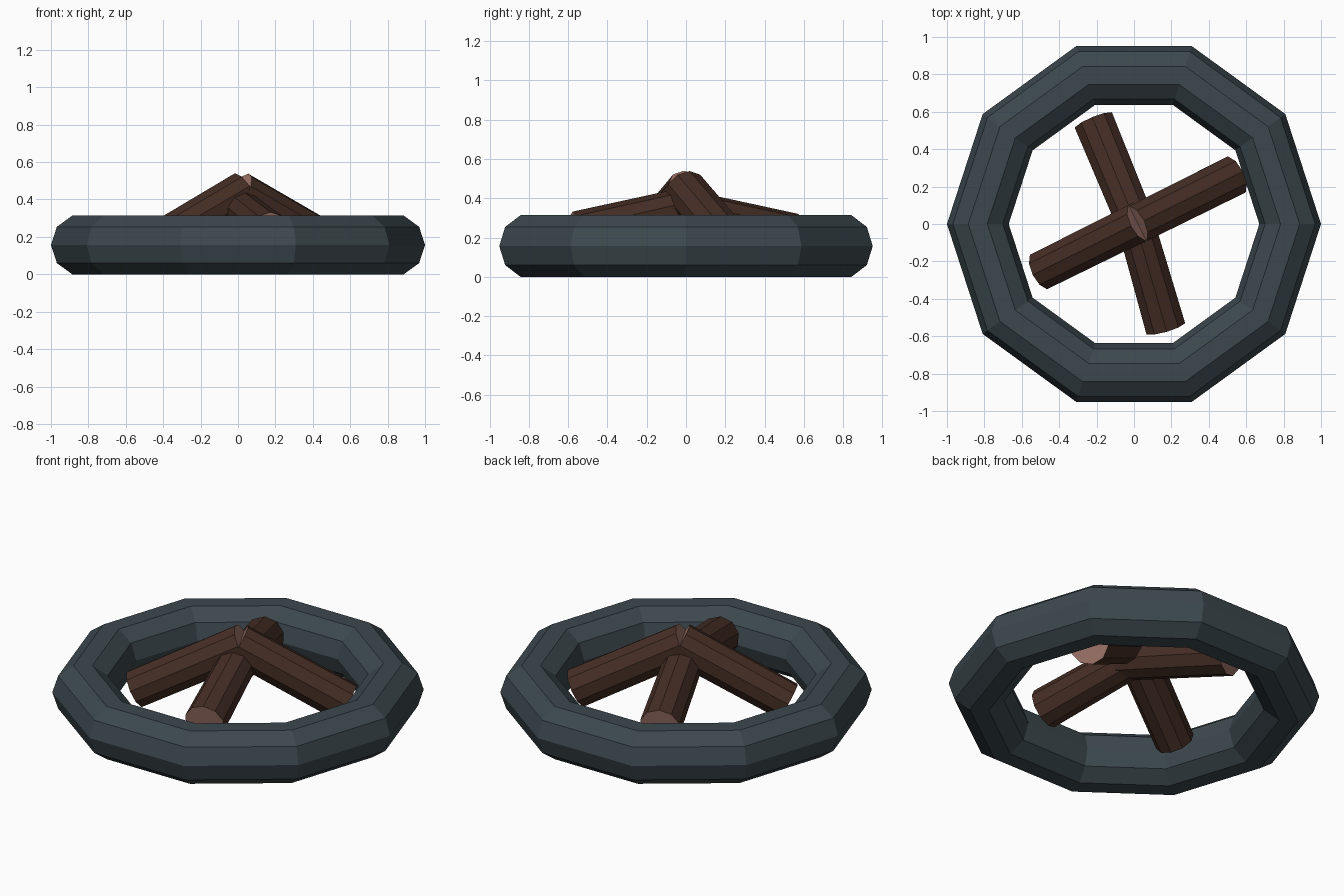
import bpy, bmesh, math
from mathutils import Vector

if "Cube" in bpy.data.objects:
    bpy.data.objects.remove(bpy.data.objects["Cube"])


def material(name, rgb):
    m = bpy.data.materials.new(name)
    m.diffuse_color = (*rgb, 1)
    m.use_nodes = True
    m.node_tree.nodes["Principled BSDF"].inputs["Base Color"].default_value = m.diffuse_color
    return m


STONE = material("dark slate", (0.045, 0.065, 0.075))
BARK = material("dark bark", (0.06, 0.027, 0.018))
CUT = material("cut wood", (0.35, 0.175, 0.14))


def log(name, outer, inner, r_outer, r_inner):
    """Ten-sided tapered log between two points, with pale cut ends."""
    a, b = Vector(outer), Vector(inner)
    axis = b - a
    bm = bmesh.new()
    bmesh.ops.create_cone(bm, cap_ends=True, segments=10, radius1=r_outer,
                          radius2=r_inner, depth=axis.length)
    for f in bm.faces:
        f.material_index = 1 if len(f.verts) > 4 else 0
    me = bpy.data.meshes.new(name)
    bm.to_mesh(me)
    bm.free()
    me.materials.append(BARK)
    me.materials.append(CUT)
    ob = bpy.data.objects.new(name, me)
    ob.rotation_mode = 'QUATERNION'
    ob.rotation_quaternion = axis.to_track_quat('Z', 'Y')
    ob.location = (a + b) / 2
    bpy.context.collection.objects.link(ob)


# Fire ring: ten segments around, ten-sided section
TUBE = 0.165
bpy.ops.mesh.primitive_torus_add(
    major_segments=10, minor_segments=10, major_radius=1 - TUBE,
    minor_radius=TUBE, location=(0, 0, TUBE * math.sin(math.radians(72))))
ring = bpy.context.object
ring.name = ring.data.name = "fire_ring"
ring.data.materials.append(STONE)

# Stacked logs: steep left/right pair above a shallow front/back pair
log("left_log", (-0.497, -0.25, 0.132), (0.03, 0.012, 0.441), 0.108, 0.112)
log("right_log", (0.535, 0.258, 0.132), (0.008, -0.004, 0.441), 0.113, 0.110)
log("back_log", (-0.215, 0.55, 0.21), (0.033, -0.05, 0.347), 0.113, 0.106)
log("front_log", (0.168, -0.553, 0.222), (-0.005, 0.05, 0.362), 0.113, 0.104)
